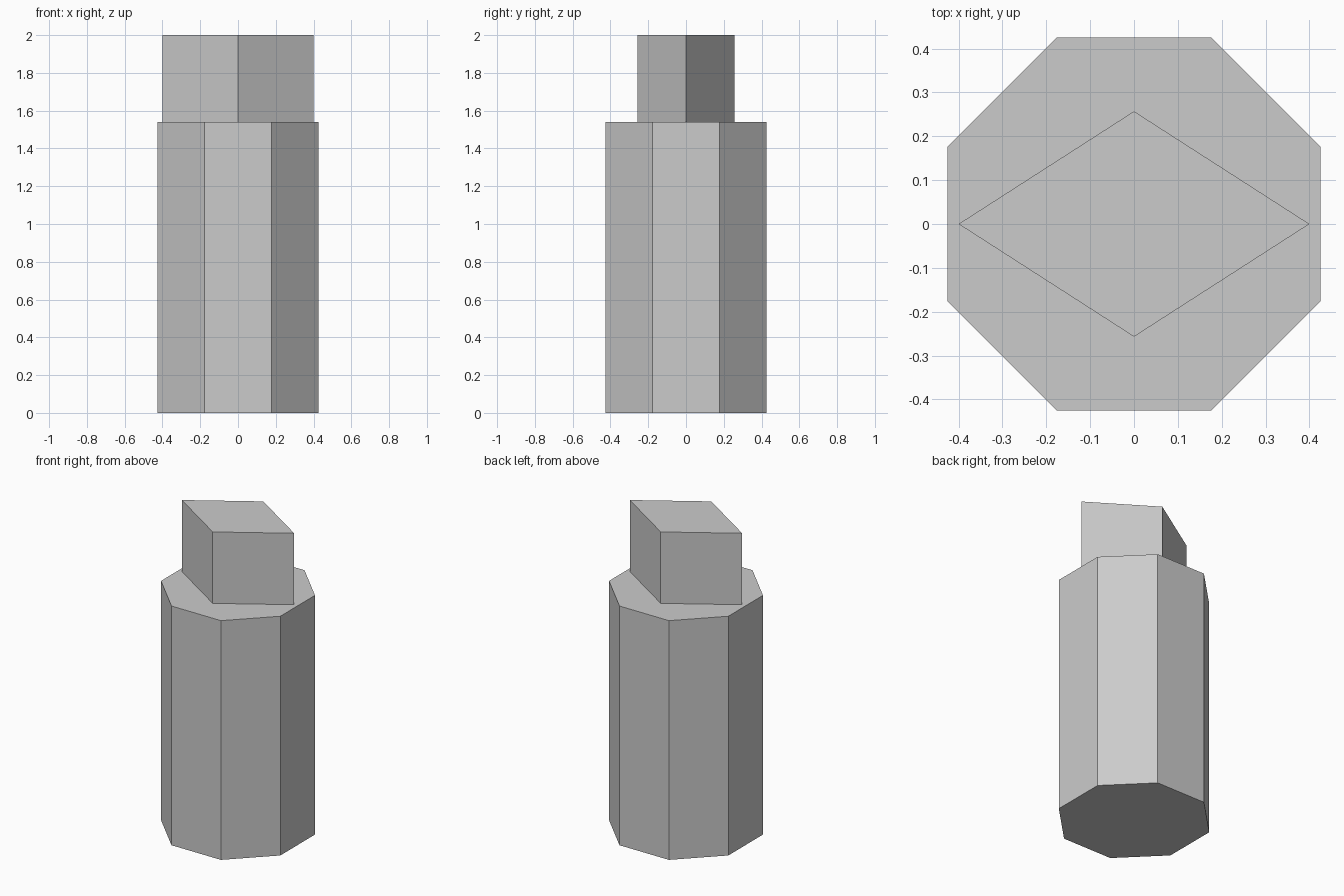
import bpy, bmesh
from math import cos, sin, pi

if "Cube" in bpy.data.objects:
    bpy.data.objects.remove(bpy.data.objects["Cube"])


def prism(name, outline, z0, z1):
    """Flat-shaded solid made by extruding an outline upwards."""
    bm = bmesh.new()
    face = bm.faces.new([bm.verts.new((x, y, z0)) for x, y in outline])
    ext = bmesh.ops.extrude_face_region(bm, geom=[face], use_keep_orig=True)
    top = [v for v in ext["geom"] if isinstance(v, bmesh.types.BMVert)]
    bmesh.ops.translate(bm, verts=top, vec=(0, 0, z1 - z0))
    bmesh.ops.recalc_face_normals(bm, faces=bm.faces)
    mesh = bpy.data.meshes.new(name)
    bm.to_mesh(mesh)
    bm.free()
    obj = bpy.data.objects.new(name, mesh)
    bpy.context.collection.objects.link(obj)
    return obj


SHOULDER = 1.54
RADIUS = 0.46

# Octagonal body with flats facing the axes
octagon = [(RADIUS * cos(pi / 8 + i * pi / 4), RADIUS * sin(pi / 8 + i * pi / 4))
           for i in range(8)]
prism("octagonal_body", octagon, 0, SHOULDER)

# Diamond-shaped block on top
prism("diamond_cap", [(0.4, 0), (0, 0.257), (-0.4, 0), (0, -0.257)], SHOULDER, 2)
